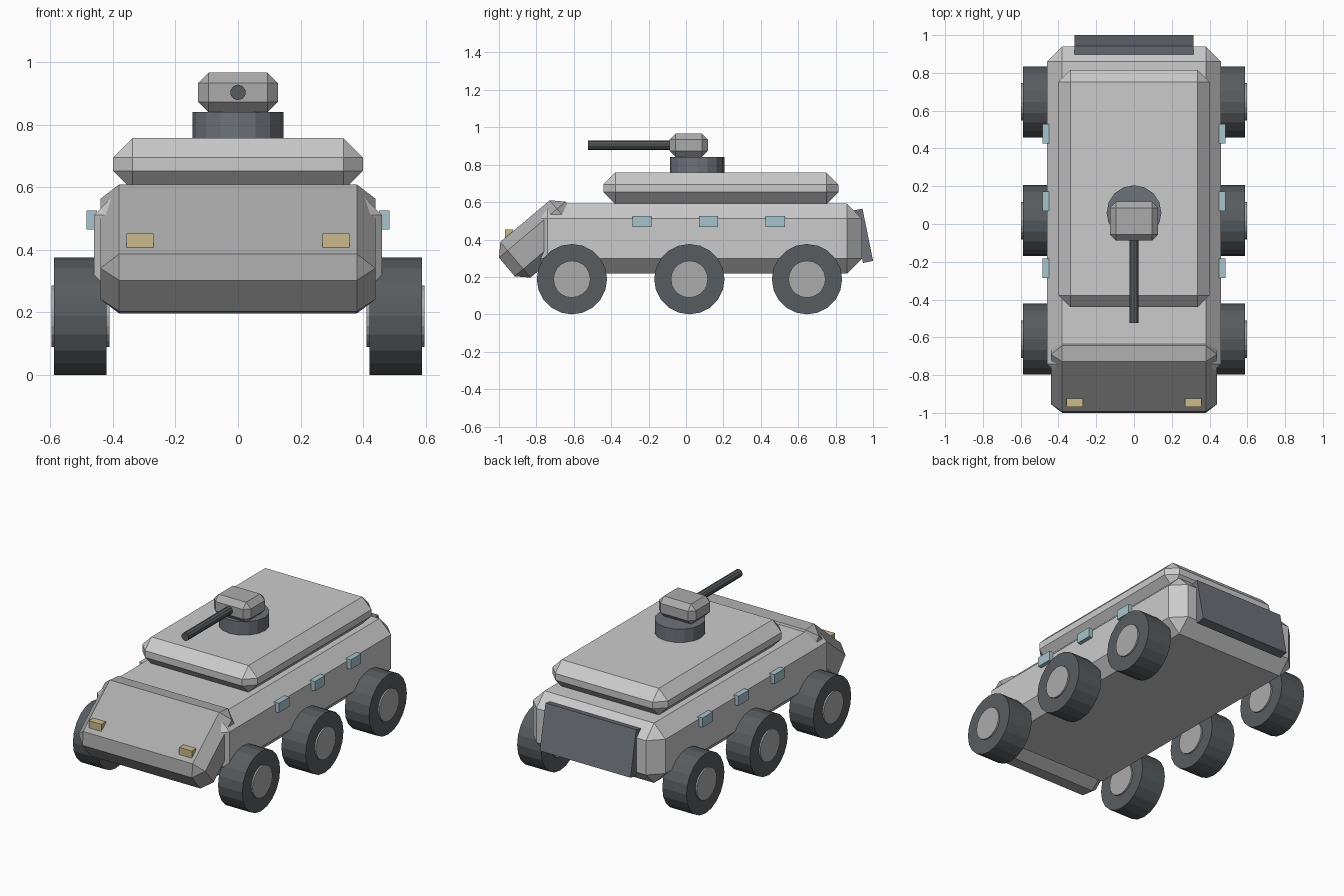
import bpy, bmesh, math
from mathutils import Matrix, Vector

if "Cube" in bpy.data.objects:
    bpy.data.objects.remove(bpy.data.objects["Cube"])


def mat(name, r, g, b):
    m = bpy.data.materials.new(name)
    m.diffuse_color = (r, g, b, 1)
    m.use_nodes = True
    m.node_tree.nodes["Principled BSDF"].inputs["Base Color"].default_value = m.diffuse_color
    return m


LIGHT = mat("light_grey_armour", 0.60, 0.60, 0.60)
MID = mat("mid_grey_armour", 0.41, 0.41, 0.41)
STEEL = mat("blue_grey_steel", 0.156, 0.168, 0.195)
RUBBER = mat("dark_rubber", 0.098, 0.108, 0.115)
GLASS = mat("pale_blue_glass", 0.39, 0.55, 0.61)
LAMP = mat("warm_lamp", 0.60, 0.49, 0.26)


def finish(name, bm, material, loc, rot=None):
    bmesh.ops.recalc_face_normals(bm, faces=bm.faces)
    me = bpy.data.meshes.new(name)
    bm.to_mesh(me)
    bm.free()
    me.materials.append(material)
    ob = bpy.data.objects.new(name, me)
    ob.location = loc
    if rot:
        ob.rotation_euler = rot
    bpy.context.collection.objects.link(ob)
    return ob


def box(name, size, loc, material, chamfer=0, tilt=0):
    bm = bmesh.new()
    bmesh.ops.create_cube(bm, size=1, matrix=Matrix.Diagonal((*size, 1)))
    if chamfer:
        bmesh.ops.bevel(bm, geom=bm.edges[:], offset=chamfer, segments=1,
                        affect='EDGES', profile=0.5)
    return finish(name, bm, material, loc, (tilt, 0, 0))


def cylinder(name, radius, depth, loc, material, sides, axis='Z'):
    bm = bmesh.new()
    bmesh.ops.create_cone(bm, cap_ends=True, segments=sides, radius1=radius,
                          radius2=radius, depth=depth)
    rot = {'Z': (0, 0, 0), 'X': (0, math.pi / 2, 0), 'Y': (math.pi / 2, 0, 0)}[axis]
    return finish(name, bm, material, loc, rot)


# Hull, sloped nose and raised roof
box("hull", (0.92, 1.76, 0.375), (0, 0.06, 0.405), LIGHT, 0.08)
box("nose_plate", (0.88, 0.465, 0.25), (0, -0.78, 0.403), MID, 0.06, 0.70)
box("roof_deck", (0.80, 1.255, 0.168), (0, 0.187, 0.674), LIGHT, 0.063)

# Tilted rear door
box("rear_door", (0.63, 0.055, 0.285), (0, 0.945, 0.42), STEEL, 0, 0.2)

# Turret
cylinder("turret_ring", 0.145, 0.10, (0, 0.06, 0.792), STEEL, 16)
box("turret_head", (0.256, 0.206, 0.126), (0, 0.015, 0.904), MID, 0.033)
cylinder("gun_barrel", 0.025, 0.47, (0, -0.29, 0.904), RUBBER, 10, 'Y')

# Wheels, windows and headlights on both sides
for side, s in (("left", -1), ("right", 1)):
    for i, y in enumerate((-0.61, 0.018, 0.647)):
        cylinder(f"{side}_tyre_{i + 1}", 0.188, 0.168, (s * 0.504, y, 0.188), RUBBER, 20, 'X')
        cylinder(f"{side}_hub_{i + 1}", 0.099, 0.187, (s * 0.504, y, 0.188), MID, 20, 'X')
    for i, y in enumerate((-0.235, 0.12, 0.477)):
        box(f"{side}_window_{i + 1}", (0.034, 0.103, 0.06), (s * 0.468, y, 0.496), GLASS)
    box(f"{side}_headlight", (0.087, 0.044, 0.045), (s * 0.314, -0.947, 0.43), LAMP)
